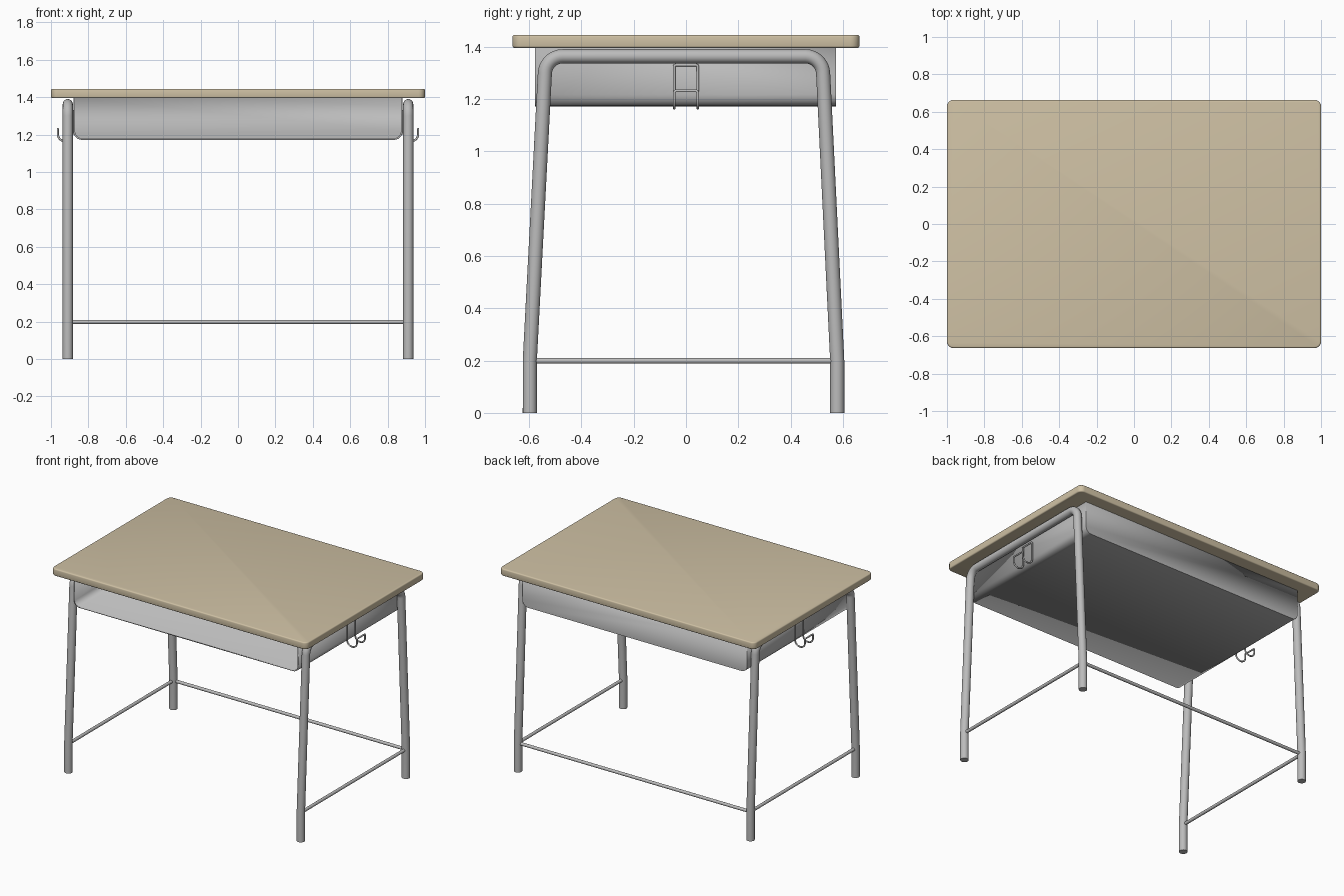
import bpy, bmesh, math
from mathutils import Vector

if "Cube" in bpy.data.objects:
    bpy.data.objects.remove(bpy.data.objects["Cube"])


def material(name, rgb):
    m = bpy.data.materials.new(name)
    m.diffuse_color = (*rgb, 1)
    m.use_nodes = True
    m.node_tree.nodes["Principled BSDF"].inputs["Base Color"].default_value = m.diffuse_color
    return m


wood = material("tan wood", (0.62, 0.53, 0.37))
steel = material("grey steel", (0.50, 0.50, 0.50))


def finish(ob, mat, angle=35):
    ob.data.materials.clear()
    ob.data.materials.append(mat)
    bpy.ops.object.select_all(action='DESELECT')
    ob.select_set(True)
    bpy.context.view_layer.objects.active = ob
    bpy.ops.object.shade_smooth_by_angle(angle=math.radians(angle))
    return ob


def add_mesh(name, bm, mat):
    bmesh.ops.recalc_face_normals(bm, faces=bm.faces)
    me = bpy.data.meshes.new(name)
    bm.to_mesh(me)
    bm.free()
    ob = bpy.data.objects.new(name, me)
    bpy.context.collection.objects.link(ob)
    return finish(ob, mat)


def box(lo, hi):
    bm = bmesh.new()
    bmesh.ops.create_cube(bm, size=1)
    for v in bm.verts:
        v.co = [a + (c + 0.5) * (b - a) for a, b, c in zip(lo, hi, v.co)]
    return bm


def rounded(points, radii, closed=False, steps=8):
    """Replace each corner of a path by an arc of the given radius."""
    pts, out, n = [Vector(p) for p in points], [], len(points)
    for i, (p, r) in enumerate(zip(pts, radii)):
        if r == 0 or (not closed and i in (0, n - 1)):
            out.append(p)
            continue
        a = (pts[i - 1] - p).normalized()
        b = (pts[(i + 1) % n] - p).normalized()
        half = a.angle(b) / 2
        mid = (a + b).normalized()
        centre = p + mid * (r / math.sin(half))
        u = -mid
        w = (b - a).normalized()
        sweep = math.pi / 2 - half
        for k in range(steps + 1):
            t = sweep * (2 * k / steps - 1)
            out.append(centre + r * (math.cos(t) * u + math.sin(t) * w))
    return out


def tube(name, pts, radius, mat, closed=False, res=6):
    cu = bpy.data.curves.new(name, 'CURVE')
    cu.dimensions = '3D'
    cu.bevel_depth = radius
    cu.bevel_resolution = res
    cu.use_fill_caps = True
    sp = cu.splines.new('POLY')
    sp.points.add(len(pts) - 1)
    for q, p in zip(sp.points, pts):
        q.co = (*p, 1)
    sp.use_cyclic_u = closed
    tmp = bpy.data.objects.new(name + "_path", cu)
    bpy.context.collection.objects.link(tmp)
    bpy.context.view_layer.update()
    me = bpy.data.meshes.new_from_object(
        tmp.evaluated_get(bpy.context.evaluated_depsgraph_get()))
    bpy.data.objects.remove(tmp)
    ob = bpy.data.objects.new(name, me)
    bpy.context.collection.objects.link(ob)
    return finish(ob, mat, 40)


# Tabletop: rounded corners, then softened rims
bm = box((-1, -0.663, 1.395), (1, 0.663, 1.445))
upright = [e for e in bm.edges if abs(e.verts[0].co.z - e.verts[1].co.z) > 0.01]
bmesh.ops.bevel(bm, geom=upright, offset=0.035, segments=6, profile=0.5, affect='EDGES')
rims = [e for e in bm.edges if abs(e.verts[0].co.z - e.verts[1].co.z) < 1e-4]
bmesh.ops.bevel(bm, geom=rims, offset=0.008, segments=3, profile=0.5, affect='EDGES')
add_mesh("tabletop", bm, wood)

# Book tray: open at the front, rounded lower corners
bm = box((-0.88, -0.577, 1.172), (0.88, 0.573, 1.395))
low = [e for e in bm.edges if all(v.co.z < 1.2 for v in e.verts)
       and abs(e.verts[0].co.y - e.verts[1].co.y) > 0.5]
bmesh.ops.bevel(bm, geom=low, offset=0.045, segments=6, profile=0.5, affect='EDGES')
bmesh.ops.recalc_face_normals(bm, faces=bm.faces)
opening = [f for f in bm.faces if f.normal.y < -0.9 or f.normal.z > 0.9]
bmesh.ops.delete(bm, geom=opening, context='FACES')
tray = add_mesh("book_tray", bm, steel)
wall = tray.modifiers.new("wall", 'SOLIDIFY')
wall.thickness = 0.009
wall.offset = -1

for side, s in (("left", -1), ("right", 1)):
    x = 0.91 * s
    # Bent tube leg frame
    path = [(x, -0.597, 0), (x, -0.597, 0.2), (x, -0.536, 1.363),
            (x, 0.521, 1.363), (x, 0.578, 0.2), (x, 0.578, 0)]
    tube(side + "_leg_frame", rounded(path, [0, 0, 0.068, 0.068, 0, 0]), 0.027, steel, res=8)
    # Low side rail
    tube(side + "_side_rail", [(x, -0.59, 0.199), (x, 0.57, 0.199)], 0.011, steel)
    # Wire bag hook: a closed loop bent into a J
    a, b, w = 0.886 * s, 0.963 * s, 0.045
    loop = [(a, -w, 1.33), (a, -w, 1.165), (b, -w, 1.165), (b, -w, 1.231),
            (b, w, 1.231), (b, w, 1.165), (a, w, 1.165), (a, w, 1.33)]
    radii = [0.008, 0.037, 0.037, 0.008] * 2
    tube(side + "_bag_hook", rounded(loop, radii, closed=True), 0.0055, steel, closed=True, res=3)

# Back rail joining the two frames
tube("back_rail", [(-0.9, 0.578, 0.198), (0.9, 0.578, 0.198)], 0.011, steel)
